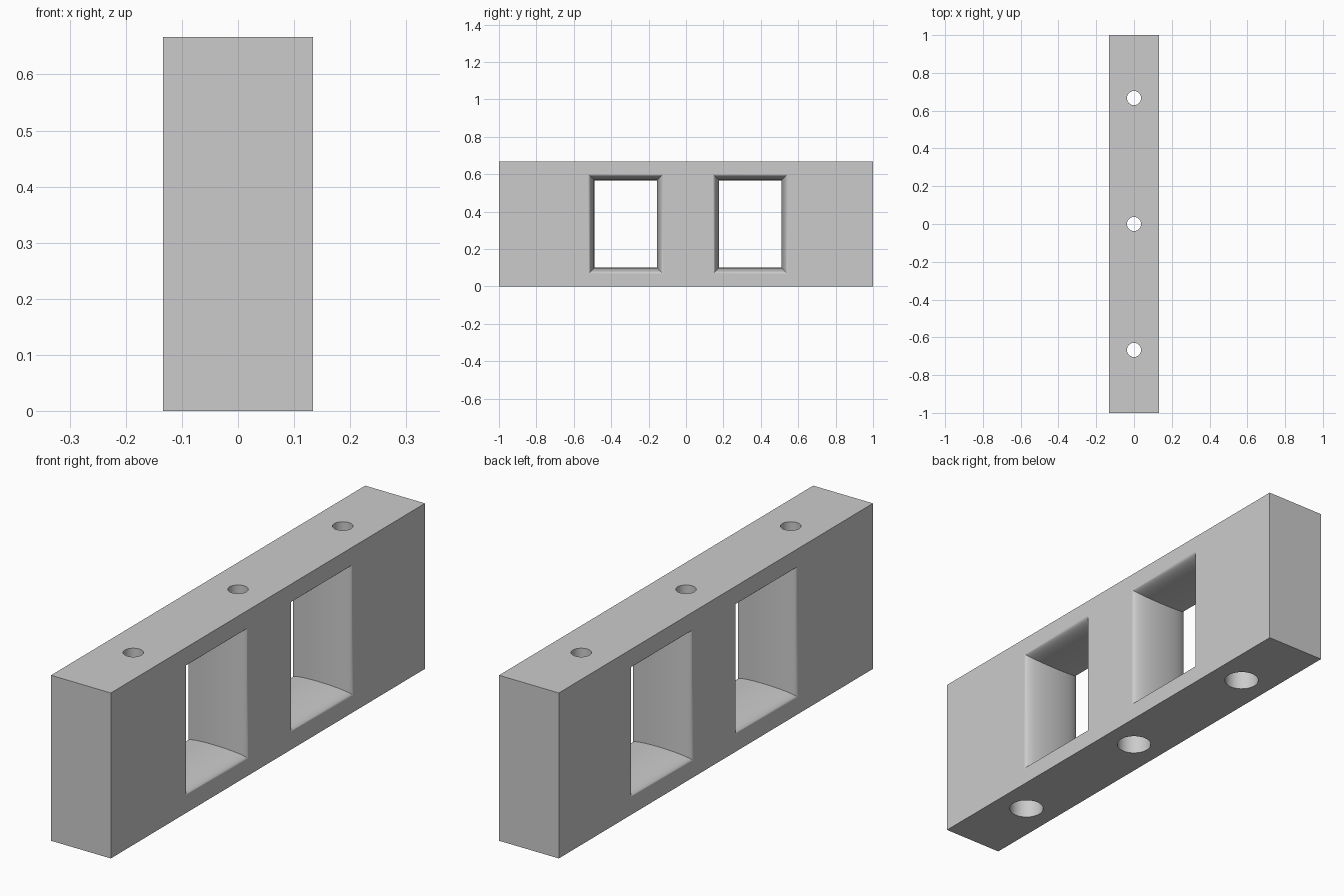
import bpy, bmesh, math

cube = bpy.data.objects.get("Cube")
if cube:
    bpy.data.objects.remove(cube, do_unlink=True)

HALF_X, HEIGHT = 0.1333, 0.6667
FLARE = 0.0333          # how far each window rounds outward at the faces
STEPS = 14

grey = bpy.data.materials.new("plain_grey")
grey.use_nodes = True
colour = (0.6, 0.6, 0.6, 1)
grey.diffuse_color = colour
grey.node_tree.nodes["Principled BSDF"].inputs["Base Color"].default_value = colour


def finish(name, bm):
    bmesh.ops.recalc_face_normals(bm, faces=bm.faces)
    mesh = bpy.data.meshes.new(name)
    bm.to_mesh(mesh)
    bm.free()
    mesh.materials.append(grey)
    obj = bpy.data.objects.new(name, mesh)
    bpy.context.collection.objects.link(obj)
    return obj


def box(name, x, y, height):
    bm = bmesh.new()
    bmesh.ops.create_cube(bm, size=1)
    for v in bm.verts:
        v.co = (v.co.x * 2 * x, v.co.y * 2 * y, (v.co.z + 0.5) * height)
    return finish(name, bm)


def window_cutter(name, y, z, half_w, half_h):
    """Rectangular rings lofted along x, flaring elliptically to both faces."""
    sections = [(-HALF_X - 0.05, FLARE)]
    for i in range(-STEPS, STEPS + 1):
        a = i / STEPS * math.pi / 2
        sections.append((HALF_X * math.sin(a), FLARE * (1 - math.cos(a))))
    sections.append((HALF_X + 0.05, FLARE))
    bm = bmesh.new()
    rings = []
    for x, grow in sections:
        w, h = half_w + grow, half_h + grow
        rings.append([bm.verts.new((x, y + sy * w, z + sz * h))
                      for sy, sz in ((-1, -1), (1, -1), (1, 1), (-1, 1))])
    for a, b in zip(rings, rings[1:]):
        for k in range(4):
            n = (k + 1) % 4
            bm.faces.new((a[k], a[n], b[n], b[k]))
    bm.faces.new(rings[0])
    bm.faces.new(rings[-1])
    return finish(name, bm)


def bolt_cutter(name, y, profile):
    """Stepped round cutter turned from (radius, z) points."""
    bm = bmesh.new()
    n = 48
    rings = [[bm.verts.new((r * math.cos(math.tau * i / n),
                            y + r * math.sin(math.tau * i / n), z))
              for i in range(n)] for r, z in profile]
    for a, b in zip(rings, rings[1:]):
        for i in range(n):
            j = (i + 1) % n
            bm.faces.new((a[i], a[j], b[j], b[i]))
    bm.faces.new(rings[0])
    bm.faces.new(rings[-1])
    return finish(name, bm)


# Solid bar
block = box("block", HALF_X, 1.0, HEIGHT)

# Two flared windows
cutters = [window_cutter("window_cutter", y, HEIGHT / 2, 0.1667, 0.2333)
           for y in (-0.323, 0.344)]

# Three bolt holes, wider at the underside
bolt = [(0.0667, -0.05), (0.0667, 0.2), (0.0375, 0.2), (0.0375, HEIGHT + 0.05)]
cutters += [bolt_cutter("bolt_cutter", y, bolt) for y in (-0.6667, 0, 0.6667)]

bpy.ops.object.select_all(action="DESELECT")
bpy.context.view_layer.objects.active = block
block.select_set(True)
for cutter in cutters:
    cutter.hide_render = True
    mod = block.modifiers.new("cut", "BOOLEAN")
    mod.operation = "DIFFERENCE"
    mod.solver = "EXACT"
    mod.object = cutter
    bpy.ops.object.modifier_apply(modifier=mod.name)
for cutter in cutters:
    bpy.data.objects.remove(cutter, do_unlink=True)

# Smooth flares and bores, crisp edges, flat sides
bpy.ops.object.shade_smooth_by_angle(angle=math.radians(35))
weighted = block.modifiers.new("flat_sides", "WEIGHTED_NORMAL")
weighted.keep_sharp = True
